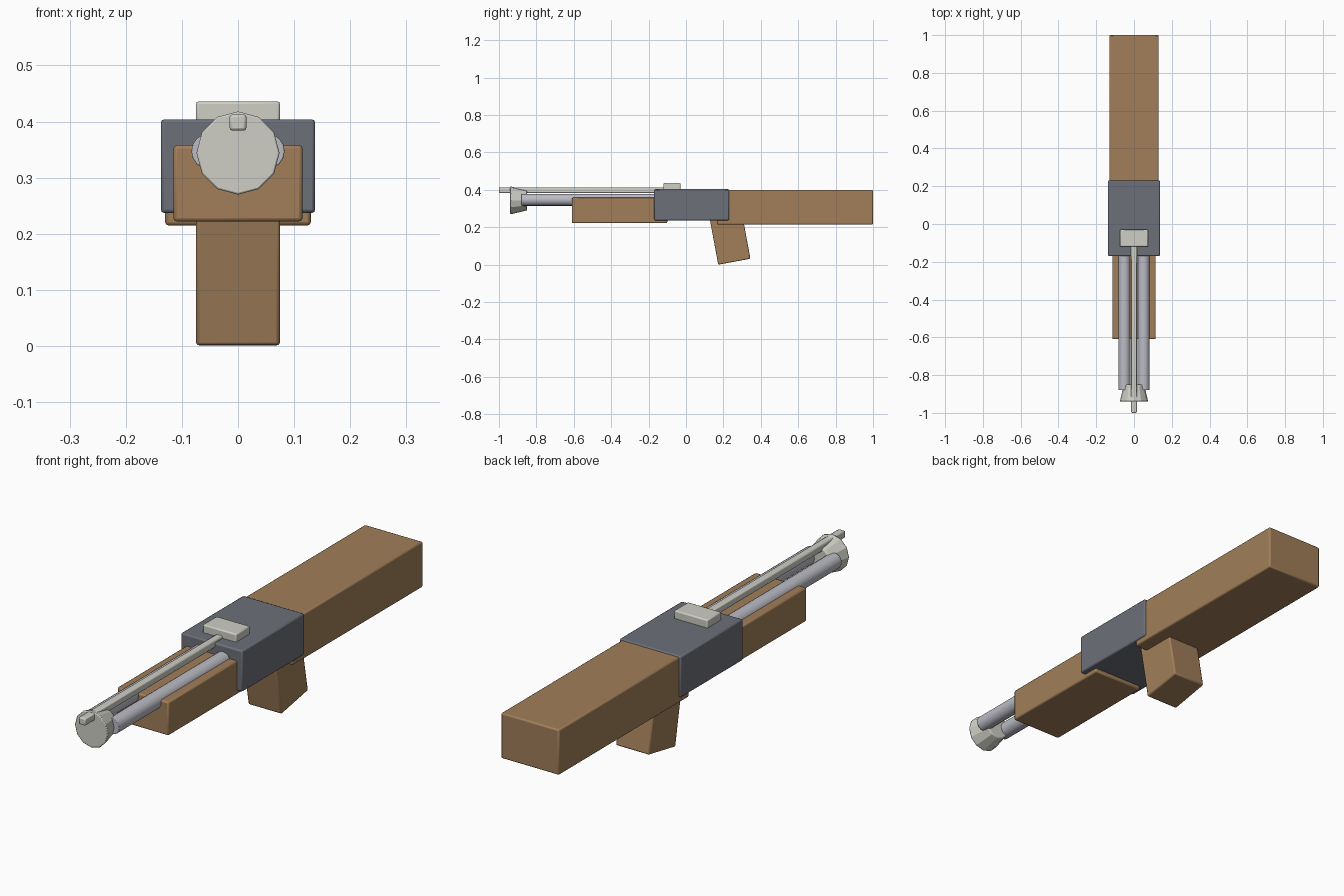
import bpy
from math import radians, pi
from mathutils import Vector

if "Cube" in bpy.data.objects:
    bpy.data.objects.remove(bpy.data.objects["Cube"])


def material(name, rgb):
    m = bpy.data.materials.new(name)
    m.diffuse_color = (*rgb, 1)
    m.use_nodes = True
    m.node_tree.nodes["Principled BSDF"].inputs["Base Color"].default_value = m.diffuse_color
    return m


wood = material("wood", (0.36, 0.21, 0.10))
steel = material("dark_steel", (0.15, 0.16, 0.19))
silver = material("barrel_metal", (0.50, 0.50, 0.56))
pale = material("pale_metal", (0.62, 0.62, 0.56))


def finish(ob, name, mat, bevel):
    ob.name = name
    ob.data.materials.append(mat)
    mod = ob.modifiers.new("bevel", 'BEVEL')
    mod.width = bevel
    mod.segments = 2
    mod.limit_method = 'ANGLE'
    mod.angle_limit = radians(40)
    bpy.ops.object.shade_smooth_by_angle(angle=radians(28))
    return ob


def box(name, lo, hi, mat, bevel=0.006):
    lo, hi = Vector(lo), Vector(hi)
    bpy.ops.mesh.primitive_cube_add(size=1, location=(lo + hi) / 2)
    ob = bpy.context.object
    ob.scale = hi - lo
    bpy.ops.object.transform_apply(location=False, rotation=False, scale=True)
    return finish(ob, name, mat, bevel)


def tube(name, x, z, y0, y1, r0, r1, sides, mat, bevel):
    # runs along y, radius r0 at y0 and r1 at y1
    bpy.ops.mesh.primitive_cone_add(vertices=sides, radius1=r1, radius2=r0, depth=y1 - y0,
                                    location=(x, (y0 + y1) / 2, z), rotation=(pi / 2, 0, 0))
    return finish(bpy.context.object, name, mat, bevel)


# wooden furniture
box("stock", (-0.13, 0.165, 0.215), (0.13, 1.0, 0.399), wood)
box("fore_end", (-0.115, -0.61, 0.222), (0.115, -0.10, 0.358), wood)

# raked grip: box swung about its front lower corner
grip = box("grip", (-0.075, -0.0875, -0.15), (0.075, 0.0875, 0.15), wood)
grip.rotation_euler.x = radians(10.5)
grip.location = (0, 0.231, 0.1635)

# receiver block
box("receiver", (-0.1375, -0.17, 0.237), (0.1375, 0.23, 0.404), steel)

# twin barrels
for side, x in (("left", -0.051), ("right", 0.051)):
    tube(side + "_barrel", x, 0.347, -0.88, -0.10, 0.032, 0.032, 16, silver, 0.002)

# muzzle collar, top rib and rear sight
tube("muzzle_collar", 0, 0.344, -0.94, -0.85, 0.075, 0.054, 12, pale, 0.004)
box("top_rib", (-0.015, -1.0, 0.384), (0.015, -0.08, 0.413), pale, 0.005)
box("rear_sight", (-0.075, -0.12, 0.385), (0.075, -0.03, 0.436), pale, 0.005)
